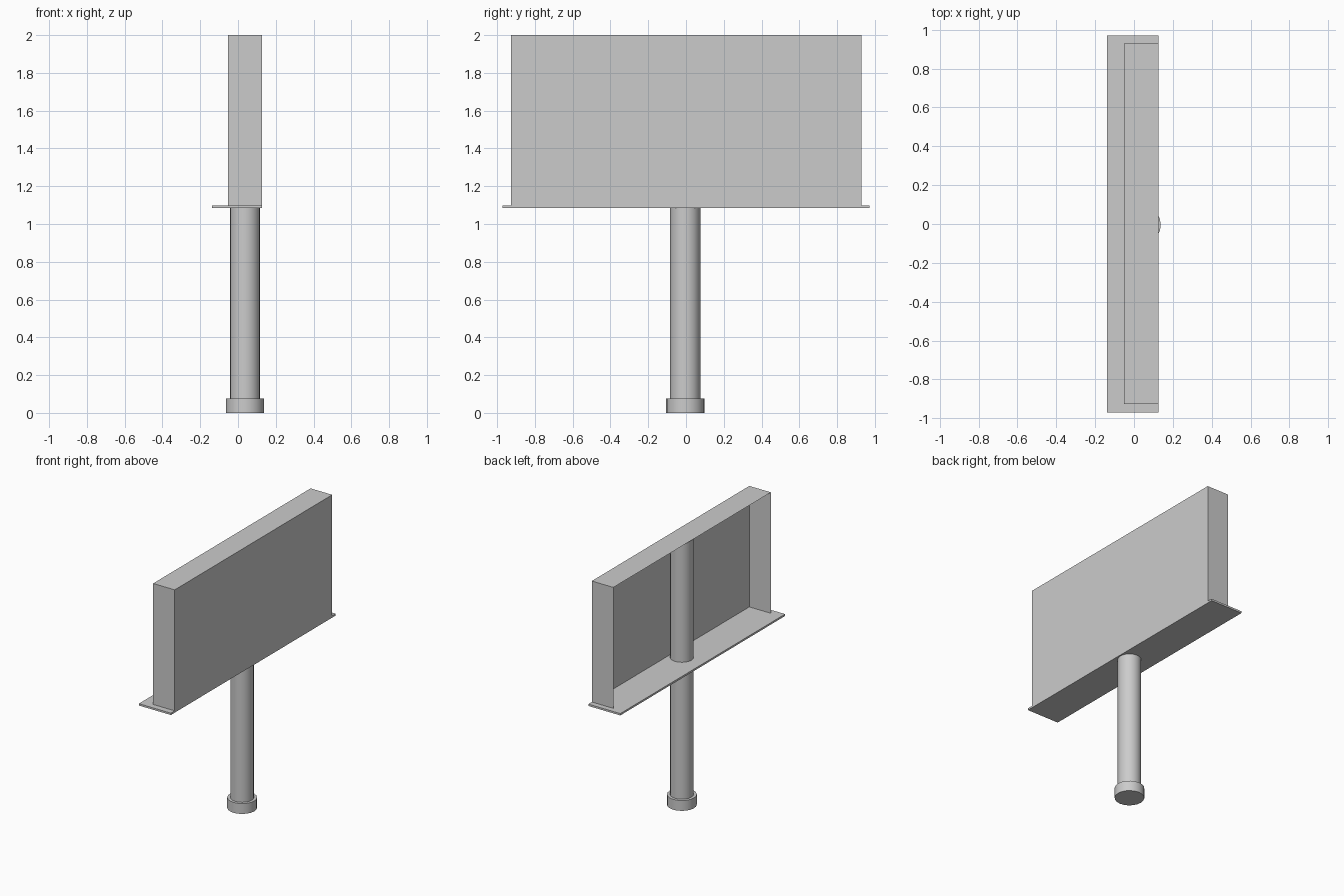
import bpy, bmesh
from mathutils import Matrix

if "Cube" in bpy.data.objects:
    bpy.data.objects.remove(bpy.data.objects["Cube"])

X_BACK, X_FRONT = -0.052, 0.126     # depth of the panel box
Y0, Y1 = -0.926, 0.93               # width of the panel box
LEDGE_Z, TOP_Z = 1.098, 2.0
POST = (0.037, -0.004)


def finish(name, bm):
    mesh = bpy.data.meshes.new(name)
    bm.to_mesh(mesh)
    bm.free()
    obj = bpy.data.objects.new(name, mesh)
    bpy.context.collection.objects.link(obj)
    return obj


def box(name, lo, hi, skip=()):
    """Box between two corners; faces whose normal is in skip are left open."""
    bm = bmesh.new()
    size = [b - a for a, b in zip(lo, hi)]
    mid = [(a + b) / 2 for a, b in zip(lo, hi)]
    bmesh.ops.create_cube(bm, size=1, matrix=Matrix.Translation(mid) @ Matrix.Diagonal((*size, 1)))
    bm.normal_update()
    gone = [f for f in bm.faces if tuple(round(c) for c in f.normal) in skip]
    bmesh.ops.delete(bm, geom=gone, context='FACES')
    return finish(name, bm)


def cylinder(name, radius, z0, z1, sides=20):
    bm = bmesh.new()
    bmesh.ops.create_cone(bm, cap_ends=True, segments=sides, radius1=radius, radius2=radius,
                          depth=z1 - z0, matrix=Matrix.Translation((*POST, (z0 + z1) / 2)))
    obj = finish(name, bm)
    bpy.context.view_layer.objects.active = obj
    obj.select_set(True)
    bpy.ops.object.shade_smooth_by_angle(angle=0.6)
    obj.select_set(False)
    return obj


# Thin-walled sign box, open at the back and resting on the ledge
box("sign_panel", (X_BACK, Y0, LEDGE_Z), (X_FRONT, Y1, TOP_Z), skip={(-1, 0, 0), (0, 0, -1)})
# Service ledge below the sign
box("service_ledge", (-0.138, -0.971, 1.084), (X_FRONT, 0.971, LEDGE_Z))
# Support post running up inside the sign, and its footing
cylinder("post", 0.08, 0.0, TOP_Z - 0.002)
cylinder("post_footing", 0.101, 0.0, 0.077)
